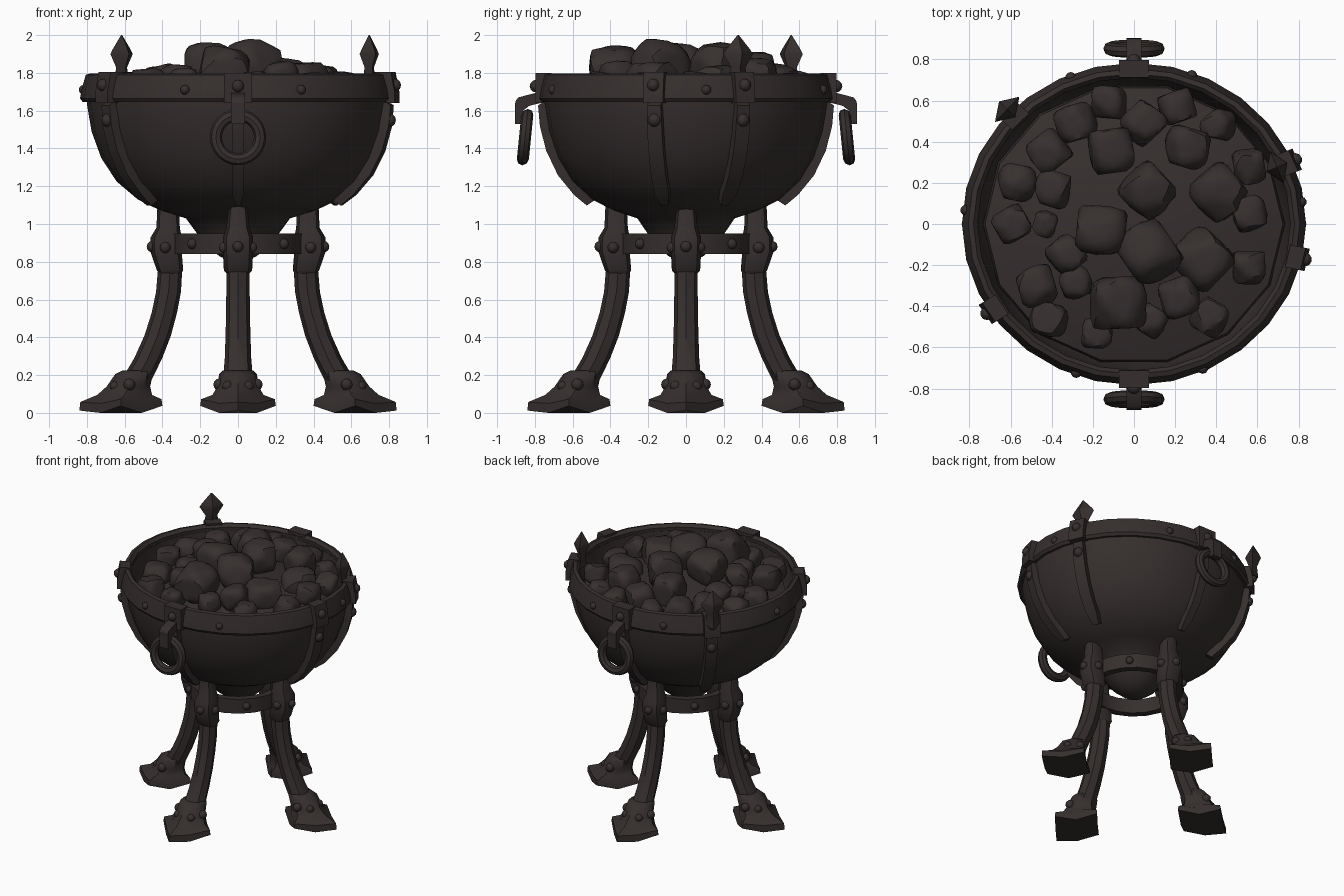
import bpy, bmesh, math, random
from mathutils import Vector, Matrix

if "Cube" in bpy.data.objects:
    bpy.data.objects.remove(bpy.data.objects["Cube"])

random.seed(4)


def material(name, c):
    m = bpy.data.materials.new(name)
    m.diffuse_color = (*c, 1)
    m.use_nodes = True
    m.node_tree.nodes["Principled BSDF"].inputs["Base Color"].default_value = m.diffuse_color
    return m


IRON = material("dark iron", (0.036, 0.028, 0.027))
COAL = material("charcoal", (0.037, 0.029, 0.028))
SX, SY = 1.02, 0.955            # the bowl is slightly oval


def add(name, bm, mat=IRON):
    bmesh.ops.recalc_face_normals(bm, faces=bm.faces)
    me = bpy.data.meshes.new(name)
    bm.to_mesh(me)
    bm.free()
    me.materials.append(mat)
    ob = bpy.data.objects.new(name, me)
    bpy.context.collection.objects.link(ob)
    return ob


def loft(name, rings, mat=IRON, closed=False):
    bm = bmesh.new()
    vs = [[bm.verts.new(p) for p in r] for r in rings]
    n = len(vs[0])
    pairs = list(zip(vs, vs[1:])) + ([(vs[-1], vs[0])] if closed else [])
    for a, b in pairs:
        for i in range(n):
            j = (i + 1) % n
            bm.faces.new((a[i], a[j], b[j], b[i]))
    if not closed:
        bm.faces.new(vs[0])
        bm.faces.new(vs[-1])
    return add(name, bm, mat)


def lathe(name, prof, n=28, sx=1, sy=1, mat=IRON, closed=False):
    ang = [2 * math.pi * i / n for i in range(n)]
    return loft(name, [[(r * math.cos(a) * sx, r * math.sin(a) * sy, z) for a in ang]
                       for r, z in prof], mat, closed)


def polar(a, r, z, side=0, oval=True):
    x = r * math.cos(a) - side * math.sin(a)
    y = r * math.sin(a) + side * math.cos(a)
    return Vector((x * SX, y * SY, z) if oval else (x, y, z))


def rivet(name, pos, r=0.03):
    bm = bmesh.new()
    bmesh.ops.create_uvsphere(bm, u_segments=10, v_segments=6, radius=r,
                              matrix=Matrix.Translation(pos))
    add(name, bm)


def box(name, a, r, z, dr, dw, dz):
    # box given by radial, sideways and vertical half sizes
    loft(name, [[polar(a, r + i * dr, z + k * dz, j * dw)
                 for i, j in ((-1, -1), (1, -1), (1, 1), (-1, 1))] for k in (-1, 1)])


# Bowl, rim band and collar ring
lathe("bowl", [(0.01, 0.81), (0.09, 0.825), (0.16, 0.88), (0.22, 0.96), (0.27, 1.03),
               (0.40, 1.07), (0.52, 1.13), (0.63, 1.225), (0.71, 1.35), (0.76, 1.49),
               (0.785, 1.64), (0.785, 1.75), (0.745, 1.75), (0.73, 1.6), (0.66, 1.4),
               (0.5, 1.2), (0.01, 1.12)], sx=SX, sy=SY)
lathe("rim_band", [(0.745, 1.775), (0.765, 1.797), (0.79, 1.79), (0.81, 1.72),
                   (0.82, 1.665), (0.805, 1.645), (0.755, 1.65)], sx=SX, sy=SY, closed=True)
lathe("collar_ring", [(0.295, 0.84), (0.345, 0.84), (0.345, 0.95), (0.295, 0.95)],
      n=20, closed=True)
for k in range(4):
    a = math.pi / 2 * k + math.pi / 4
    rivet("collar_rivet", polar(a, 0.343, 0.895, oval=False), 0.028)
for d in (-110, -66, 8, 70, 112, 175):
    rivet("rim_rivet", polar(math.radians(d), 0.805, 1.71), 0.026)


# Straps: plate over the rim, tapering band down the bowl
def strap(deg, w, finial=0):
    a = math.radians(deg)
    path = [(0.80, 1.64, 0.9), (0.79, 1.53, 1), (0.755, 1.40, 1), (0.69, 1.27, 1),
            (0.60, 1.165, 0.95), (0.53, 1.11, 0.5)]
    loft("strap", [[polar(a, r + o, z - q, s * w * f) for o, q, s in
                    ((-0.03, -0.02, -1), (0.02, 0.012, -1), (0.02, 0.012, 1), (-0.03, -0.02, 1))]
                   for r, z, f in path])
    if w < 0.035:
        return
    loft("strap_plate", [[polar(a, r + o, z, s * 0.058) for o, s in
                          ((-0.055, -1), (0.02, -1), (0.02, 1), (-0.055, 1))]
                         for r, z in ((0.825, 1.64), (0.825, 1.70), (0.805, 1.805))])
    rivet("strap_rivet", polar(a, 0.835, 1.735), 0.033)
    rivet("strap_rivet", polar(a, 0.805, 1.55), 0.036)
    if finial:
        prof = [(0.055, 1.74), (0.042, 1.83), (0.085, 1.9), (0.068, 1.925), (0.004, 2.0)]
        c = polar(a, finial, 0)
        loft("finial", [[c + polar(a + math.pi / 2 * i, h * (0.65 if i % 2 == 0 else 1), z,
                                   oval=False) for i in range(4)] for h, z in prof])


for deg, fin in ((136, 0.84), (213, 0), (23, 0.74), (-12.5, 0)):
    strap(deg, 0.042, fin)

# Handles front and back: bracket, hook and hanging ring
for sgn in (-1, 1):
    a = sgn * math.pi / 2
    strap(90 * sgn, 0.03)
    box("handle_plate", a, 0.79, 1.72, 0.045, 0.072, 0.08)
    rivet("handle_rivet", polar(a, 0.832, 1.73), 0.033)
    # arm sloping down from the rim to the hook
    loft("handle_arm", [[polar(a, r, z + k, j * 0.036) for j, k in
                         ((-1, -h), (1, -h), (1, h), (-1, h))]
                        for r, z, h in ((0.81, 1.67, 0.03), (0.87, 1.655, 0.03),
                                        (0.93, 1.625, 0.045), (0.945, 1.60, 0.05))])
    box("handle_hook", a, 0.925, 1.585, 0.022, 0.036, 0.055)
    rings = []
    for i in range(24):
        t = 2 * math.pi * i / 24
        ring = []
        for j in range(8):
            p = 2 * math.pi * j / 8
            R = 0.117 + 0.032 * math.cos(p)
            z = R * math.sin(t)
            y = 0.852 - 0.1 * z + 0.032 * math.sin(p)
            ring.append((R * math.cos(t), sgn * y, 1.46 + z))
        rings.append(ring)
    loft("handle_ring", rings, closed=True)

# Legs: radius, height, radial half size, sideways half size, diagonal factor, tip lift
UPPER = [(0.37, 1.13, 0.055, 0.045, 0.75, 0), (0.37, 0.98, 0.062, 0.062, 0.75, 0),
         (0.38, 0.93, 0.082, 0.08, 0.75, 0), (0.38, 0.85, 0.082, 0.08, 0.75, 0),
         (0.36, 0.755, 0.07, 0.075, 0.75, 0), (0.358, 0.735, 0.055, 0.058, 0.75, 0)]
LOWER = [(0.358, 0.78, 0.064, 0.062, 0.72, 0), (0.368, 0.64, 0.066, 0.062, 0.72, 0),
         (0.39, 0.53, 0.067, 0.063, 0.72, 0), (0.425, 0.41, 0.07, 0.066, 0.72, 0),
         (0.475, 0.29, 0.074, 0.07, 0.72, 0), (0.54, 0.17, 0.08, 0.08, 0.7, 0)]
# the foot flares into a concave diamond with its points along the axes
FOOT = [(0.535, 0.225, 0.075, 0.08, 0.72, 0), (0.55, 0.205, 0.1, 0.1, 0.7, 0),
        (0.58, 0.14, 0.115, 0.11, 0.68, 0), (0.60, 0.095, 0.145, 0.135, 0.6, 0),
        (0.62, 0.05, 0.215, 0.195, 0.5, 0.015), (0.62, 0.0, 0.22, 0.2, 0.5, 0.025)]
OCTAGON = [(-1, -1), (0, -1), (1, -1), (1, 0), (1, 1), (0, 1), (-1, 1), (-1, 0)]
for name, deg in (("front", -90), ("right", 0), ("back", 90), ("left", 180)):
    a = math.radians(deg)
    for part, secs in (("leg_joint", UPPER), ("leg", LOWER), ("foot", FOOT)):
        rings = []
        for r, z, hr, hw, diag, lift in secs:
            ring = []
            for i, j in OCTAGON:
                tip = i * j == 0
                f = 1 if tip else diag
                up = lift * (0.5 if i > 0 else 1.5) if tip else 0
                ring.append(polar(a, r + i * hr * f, z + up, j * hw * f, False))
            rings.append(ring)
        loft(name + "_" + part, rings)
    rivet("joint_rivet", polar(a, 0.455, 0.88, oval=False), 0.03)
    for s in (-1, 1):
        rivet("joint_side_rivet", polar(a, 0.385, 0.875, s * 0.073, False), 0.03)
        rivet("foot_rivet", polar(a, 0.575, 0.15, s * 0.1, False), 0.032)
        rivet("foot_front_rivet", polar(a, 0.65, 0.14, s * 0.055, False), 0.03)

# Bed of ash beneath the coals
lathe("coal_bed", [(0.72, 1.58), (0.71, 1.635), (0.55, 1.69), (0.3, 1.74), (0.01, 1.77)],
      n=14, sx=SX, sy=SY, mat=COAL)

# Coals: x, y and size in hundredths
COALS = [(-12, 59, 9), (21, 57, 9), (-29, 49, 10), (5, 49, 10), (41, 48, 8), (-41, 35, 10),
         (-11, 36, 12), (26, 37, 11), (56, 28, 9), (-57, 20, 9), (-39, 17, 9), (7, 16, 13),
         (42, 15, 13), (56, 5, 9), (-59, 0, 9), (-43, 0, 6), (-16, -3, 13), (8, -13, 14),
         (33, -17, 14), (56, -21, 9), (-33, -15, 9), (-47, -30, 10), (-28, -29, 8),
         (-8, -39, 14), (22, -36, 10), (37, -45, 9), (8, -47, 8), (-41, -46, 9), (-18, -53, 8)]
for cx, cy, cs in COALS:
    x, y, s = cx / 100, cy / 100, cs / 100
    z = 1.81 - 0.22 * (x * x + y * y) + (s - 0.1) * 1.1
    if s > 0.12 and x > 0.25:
        z -= 0.08
    spin = Matrix.Rotation(random.uniform(0, 6.28), 3, "Z") @ \
        Matrix.Rotation(random.uniform(-0.35, 0.35), 3, "X")
    planes = [(Vector(v), random.uniform(0.8, 0.95)) for v in
              ((1, 0, 0), (-1, 0, 0), (0, 1, 0), (0, -1, 0), (0, 0, 1), (0, 0, -1))]
    planes += [(Vector((random.gauss(0, 1), random.gauss(0, 1), random.gauss(0, 1))).normalized(),
                random.uniform(0.85, 1.0)) for _ in range(9)]
    bm = bmesh.new()
    bmesh.ops.create_icosphere(bm, subdivisions=3, radius=1)
    for v in bm.verts:
        d = v.co.normalized()
        rad = min([1.13] + [h / d.dot(n) for n, h in planes if d.dot(n) > 0.2])
        v.co = spin @ (d * rad * s * 1.04) + Vector((x, y, z))
        v.co.z = z + (v.co.z - z) * 0.92
    add("coal", bm, COAL)

# Smooth shading with sharp edges kept
for ob in bpy.context.scene.objects:
    ob.select_set(True)
    bpy.context.view_layer.objects.active = ob
bpy.ops.object.shade_smooth_by_angle(angle=math.radians(40))
